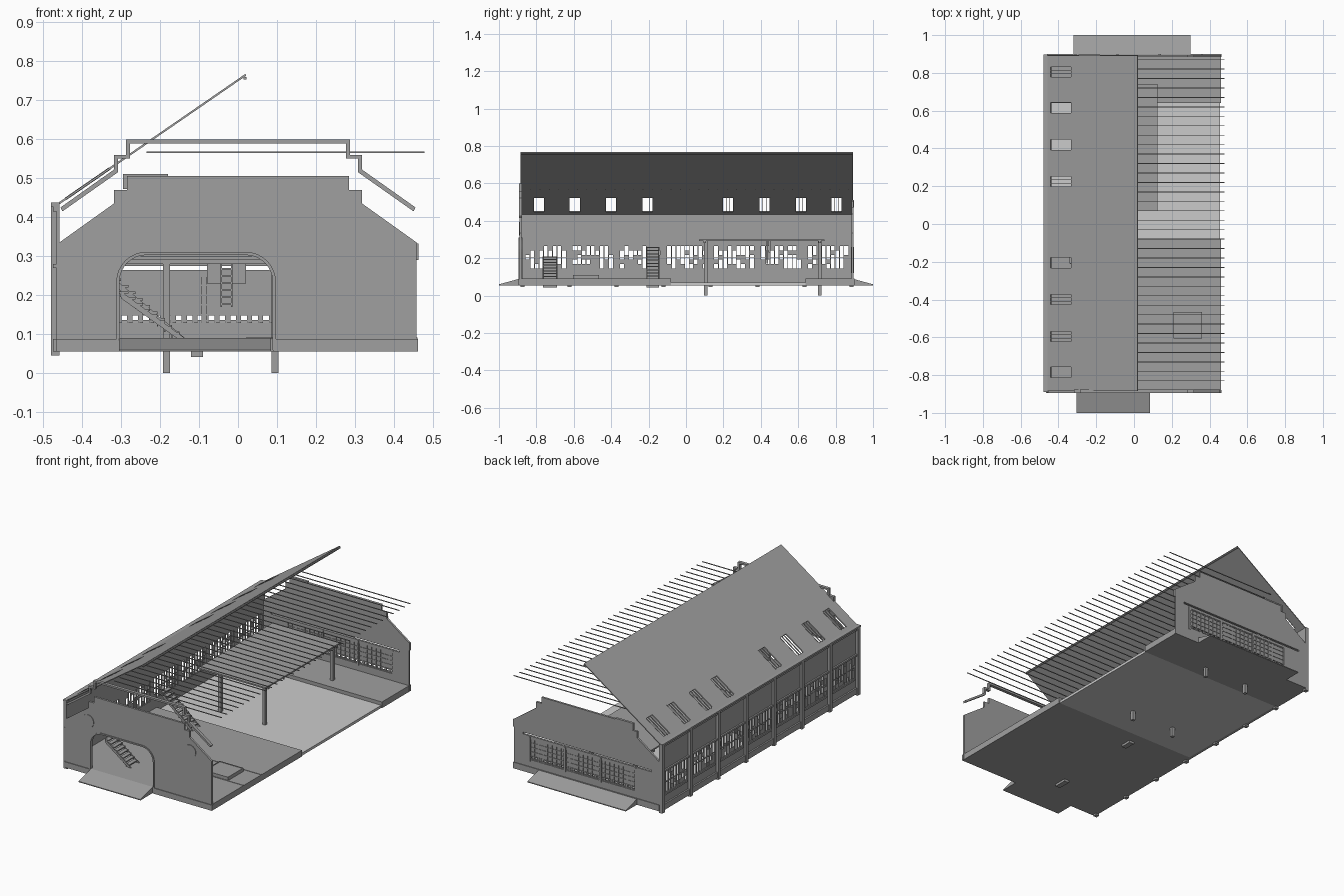
import bpy, bmesh, math, random
from mathutils import Matrix, Vector

if "Cube" in bpy.data.objects:
    bpy.data.objects.remove(bpy.data.objects["Cube"])

random.seed(4)

# dark grey for the building, light grey for the sunken floor
dark = bpy.data.materials.new("dark_grey")
dark.diffuse_color = (.35, .35, .35, 1)
dark.use_nodes = True
dark.node_tree.nodes["Principled BSDF"].inputs["Base Color"].default_value = dark.diffuse_color
light = bpy.data.materials.new("light_grey")
light.diffuse_color = (.82, .82, .82, 1)
light.use_nodes = True
light.node_tree.nodes["Principled BSDF"].inputs["Base Color"].default_value = light.diffuse_color


def link(name, me, mat=dark):
    ob = bpy.data.objects.new(name, me)
    bpy.context.scene.collection.objects.link(ob)
    if me.id_type == 'MESH':
        me.materials.clear()
        me.materials.append(mat)
        me.shade_flat()
    return ob


def boxes(name, items, mat=dark):
    """One object from many (x0, x1, y0, y1, z0, z1) boxes."""
    bm = bmesh.new()
    for x0, x1, y0, y1, z0, z1 in items:
        m = Matrix.Translation(((x0 + x1) / 2, (y0 + y1) / 2, (z0 + z1) / 2)) \
            @ Matrix.Diagonal((x1 - x0, y1 - y0, z1 - z0, 1))
        bmesh.ops.create_cube(bm, size=1, matrix=m)
    me = bpy.data.meshes.new(name)
    bm.to_mesh(me)
    bm.free()
    return link(name, me, mat)


def panel(name, loops, t, u, v, origin):
    """Flat panel with holes: first loop is the outline, thickness t is centred."""
    cu = bpy.data.curves.new(name, 'CURVE')
    cu.dimensions, cu.fill_mode, cu.extrude = '2D', 'BOTH', t / 2
    for lp in loops:
        sp = cu.splines.new('POLY')
        sp.points.add(len(lp) - 1)
        for p, (a, b) in zip(sp.points, lp):
            p.co = (a, b, 0, 1)
        sp.use_cyclic_u = True
    tmp = link(name + "_tmp", cu)
    dg = bpy.context.evaluated_depsgraph_get()
    me = bpy.data.meshes.new_from_object(tmp.evaluated_get(dg))
    bpy.data.objects.remove(tmp)
    u, v = Vector(u), Vector(v)
    m = Matrix((u, v, u.cross(v))).transposed().to_4x4()
    me.transform(Matrix.Translation(origin) @ m)
    return link(name, me)


def rect(a0, a1, b0, b1):
    return [(a0, b0), (a1, b0), (a1, b1), (a0, b1)]


def arch(x0, x1, z0, z1, r):
    pts = [(x0, z0), (x1, z0)]
    for cx, s in ((x1 - r, 0), (x0 + r, 90)):
        for i in range(9):
            a = math.radians(s + i * 90 / 8)
            pts.append((cx + r * math.cos(a), z1 - r + r * math.sin(a)))
    return pts


def circle(cx, cz, r, n=32):
    return [(cx + r * math.cos(i * math.tau / n), cz + r * math.sin(i * math.tau / n)) for i in range(n)]


X, Y, Z = (1, 0, 0), (0, 1, 0), (0, 0, 1)

# floor slabs, with the middle bay set lower
boxes("floor_front", [(-.46, .46, -.89, -.08, .055, .09)])
boxes("floor_middle", [(-.46, .455, -.08, .64, .055, .07)], light)
boxes("floor_back", [(-.46, .46, .64, .90, .055, .09)])
boxes("floor_seams", [(.02, .46, y - .003, y + .003, .09, .092) for y in (-.445, -.605)])
f = .004
boxes("floor_pit_box", [(.21, .36, -.605, -.465, .09, .107),
      (.21, .36, -.605, -.605 + f, .09, .11), (.21, .36, -.465 - f, -.465, .09, .11),
      (.21, .21 + f, -.605, -.465, .09, .11), (.36 - f, .36, -.605, -.465, .09, .11)])

# ramps
prof = [(0, .055), (.11, .055), (.11, .09), (0, .06)]
panel("front_ramp", [[(a - 1, b) for a, b in prof]], .39, Y, Z, (-.11, 0, 0))
panel("back_ramp", [[(1 - a, b) for a, b in prof]], .62, Y, Z, (-.01, 0, 0))

# gable end walls
half = [(.458, .335), (.318, .435), (.318, .47), (.285, .47), (.285, .505)]
gable = [(-.46, .058), (.458, .058)] + half + [(-a, b) for a, b in reversed(half)]
door = arch(-.305, .09, .06, .305, .07)
panel("front_wall", [gable, door], .012, X, Z, (0, -.885, 0))
panel("front_door_frame", [arch(-.312, .097, .06, .311, .077), arch(-.304, .089, .06, .303, .069)],
      .02, X, Z, (0, -.885, 0))
for s in (-1, 1):
    panel("round_gable_plate", [circle(s * .322, .357, .037)], .004, X, Z, (0, -.892, 0))
boxes("front_plinth", [(.09, .462, -.895, -.88, .056, .088), (-.465, -.305, -.895, -.88, .056, .088)])
win = rect(-.31, .36, .13, .25)
panel("back_wall", [gable, win, rect(-.41, .40, .265, .275)], .012, X, Z, (0, .89, 0))
boxes("back_plinth", [(-.46, .462, .885, .90, .056, .088)])
boxes("back_wall_end_cap", [(.452, .463, .884, .896, .29, .333)])
boxes("back_coping_fragment", [(-.29, -.18, .884, .898, .503, .511), (-.295, -.285, .884, .898, .472, .511)])

# back window bars and panes, lowest pane row left open in alternate panes
n = 24
w = .67 / n
bars = [(-.31 + i * w - .002, -.31 + i * w + .002, .886, .894, .13, .25) for i in range(n + 1)]
bars += [(-.31, .36, .886, .894, z - .002, z + .002) for z in (.135, .15, .175, .20, .225, .248)]
bars += [(x - .006, x + .006, .883, .899, .12, .26) for x in (-.31, -.087, .137, .36)]
boxes("back_window_bars", bars)
boxes("back_window_panes", [(-.31, .36, .889, .891, .15, .25)] +
      [(-.31 + i * w, -.31 + (i + .4) * w, .889, .891, .13, .15) for i in range(n)])

# stepped coping lifted above the front gable
ch = [(.455, .425), (.318, .522), (.318, .56), (.287, .56), (.287, .599)]
ci = [(.277, .589), (.277, .55), (.308, .55), (.308, .515), (.450, .415)]
outer = ch + [(-a, b) for a, b in reversed(ch)]
inner = [(-a, b) for a, b in reversed(ci)] + ci
panel("front_coping", [outer + inner], .018, X, Z, (0, -.885, 0))

# left wall with window bays between columns
cols = [-.875 + i * .2515 for i in range(8)]
wins = [(c + .018, c + .2335) for c in cols[:-1]]
panel("left_wall", [rect(-.89, .895, .055, .43)] + [rect(a, b, .145, .265) for a, b in wins],
      .008, Y, Z, (-.461, 0, 0))
bars, panes = [], []
for a, b in wins:
    nx, nz = 9, 5
    dy, dz = (b - a) / nx, .12 / nz
    for i in range(1, nx):
        bars.append((-.464, -.458, a + i * dy - .0025, a + i * dy + .0025, .145, .265))
    bars.append((-.464, -.458, a, b, .2, .204))
    for i in range(nx):
        for k in range(nz):
            if random.random() < .36:
                panes.append((-.462, -.46, a + i * dy, a + (i + 1) * dy, .145 + k * dz, .145 + (k + 1) * dz))
boxes("left_window_bars", bars)
boxes("left_window_panes", panes)
boxes("left_columns", [(-.479, -.457, c - .011, c + .011, .045, .436) for c in cols])
boxes("left_wall_rails", [(-.474, -.46, -.89, .895, a, b) for a, b in ((.055, .088), (.27, .28), (.415, .43))]
      + [(-.47, -.46, a, b, .133, .143) for a, b in wins])
boxes("left_gutter", [(-.48, -.458, -.89, .895, .428, .438)])

# pitched roof with skylight openings
p0, p1 = Vector((-.465, 0, .431)), Vector((.02, 0, .765))
d = (p1 - p0).normalized()
L = (p1 - p0).length
k = 1 / d.x
ys = (.805, .615, .42, .225, -.205, -.40, -.595, -.785)
s0, s1 = .025 * k, .135 * k
panel("roof", [rect(0, L, -.885, .892)] + [rect(s0, s1, y - .028, y + .028) for y in ys], .005, d, Y, p0)
for y in ys:
    panel("skylight_frame", [rect(s0 - .002, s1 + .002, y - .030, y + .030)] +
          [rect(s0 + .001, s1 - .001, y - .027 + i * .0185, y - .010 + i * .0185) for i in range(3)],
          .007, d, Y, p0)
boxes("ridge_batten", [(.014, .022, -.885, .892, .753, .759)])

# loose roof rods on the open side
boxes("roof_rods", [(-.235, .478, y - .002, y + .002, .565, .569)
      for y in (-.83 + i * .05 for i in range(35))])

# mezzanine deck on posts, with hatch box and ladder
boxes("mezzanine_deck", [(-.30, .125, .07, .74, .292, .300)])
boxes("mezzanine_beams", [(-.30, .125, y - .006, y + .006, .28, .292) for y in (.10, .715)])
boxes("mezzanine_posts", [(x - .009, x + .009, y - .009, y + .009, 0, .293)
      for x in (-.183, .095) for y in (.105, .715)])
boxes("hatch_box", [(-.08, -.045, .44, .452, .23, .30), (-.015, .02, .44, .452, .23, .30)])
boxes("ladder", [(x, x + .004, .43, .438, .17, .30) for x in (-.045, -.018)] +
      [(-.045, -.014, .43, .438, .175 + i * .018, .18 + i * .018) for i in range(7)])


# stairs climbing towards the left wall
def stair(name, y0, y1, top, steps):
    run, rise = .15 / 8, (top - .09) / steps
    b = [(-.15 - (i + 1) * run - .004, -.15 - i * run, y0, y1, .09 + (i + 1) * rise - .006, .09 + (i + 1) * rise)
         for i in range(steps)]
    b += [(-.15 - (i + 1) * run - .002, -.15 - (i + 1) * run + .001, y0, y1, .09 + i * rise, .09 + (i + 1) * rise)
          for i in range(steps)]
    boxes(name, b)
    e = -.15 - steps * run
    for y in (y0, y1):
        panel(name + "_stringer", [[(-.15, .085), (-.13, .085), (e, top), (e, top - .018)]], .004, X, Z, (0, y, 0))
    boxes(name + "_footing", [(-.12, -.09, y0, y1, .042, .06)])


stair("front_stair", -.765, -.69, .21, 8)
stair("middle_stair", -.21, -.145, .26, 10)
